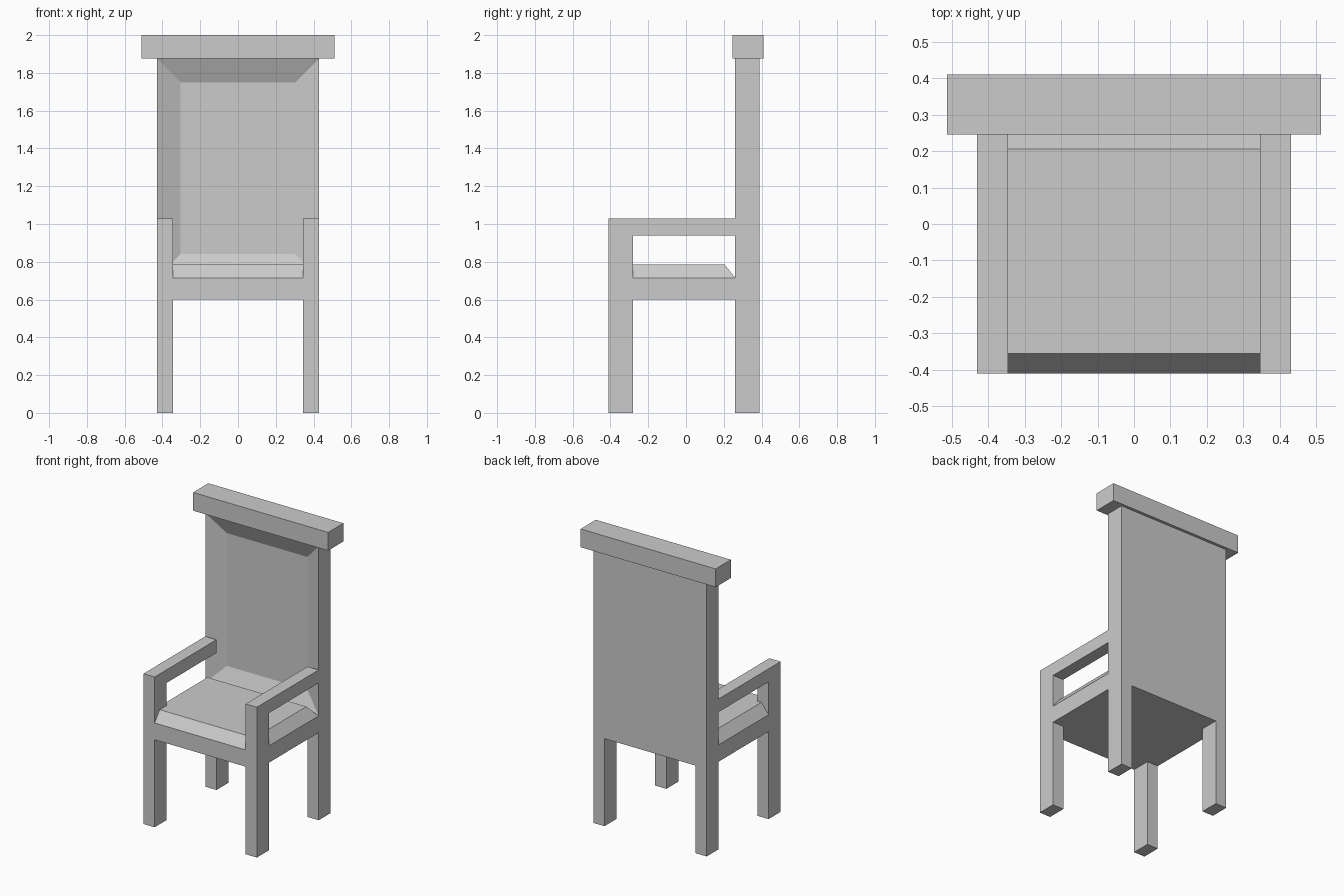
import bpy, bmesh
from mathutils import Vector

if "Cube" in bpy.data.objects:
    bpy.data.objects.remove(bpy.data.objects["Cube"])


def box(name, lo, hi, skip=(), mirror=False, edit=None):
    """Box between two corners; skip lists hidden faces, e.g. '+z'."""
    bm = bmesh.new()
    bmesh.ops.create_cube(bm, size=1)
    for v in bm.verts:
        v.co = Vector([hi[i] if v.co[i] > 0 else lo[i] for i in range(3)])
    bm.normal_update()
    if edit:
        edit(bm)
        bm.normal_update()
    else:
        hidden = []
        for s in skip:
            n = Vector([1 if a == s[1] else 0 for a in "xyz"]) * (1 if s[0] == "+" else -1)
            hidden += [f for f in bm.faces if f.normal.dot(n) > 0.9]
        bmesh.ops.delete(bm, geom=hidden, context='FACES')
    me = bpy.data.meshes.new(name)
    bm.to_mesh(me)
    bm.free()
    ob = bpy.data.objects.new(name, me)
    bpy.context.collection.objects.link(ob)
    if mirror:
        ob.modifiers.new("Mirror", 'MIRROR')
    return ob


def taper(bm):
    # slope all four sides inward toward the top
    top = max(v.co.z for v in bm.verts)
    for v in bm.verts:
        if v.co.z > top - 0.001:
            v.co.x -= 0.055 if v.co.x > 0 else -0.055
            v.co.y -= 0.055 if v.co.y > 0.0 else -0.055
    bmesh.ops.delete(bm, geom=[f for f in bm.faces if f.normal.z < -0.9], context='FACES')


def recess(bm):
    # framed panel sunk into the front face
    front = [f for f in bm.faces if f.normal.y < -0.9]
    bmesh.ops.inset_region(bm, faces=front, thickness=0.125, use_even_offset=True)
    bmesh.ops.translate(bm, verts=front[0].verts, vec=(0, 0.055, 0))
    bmesh.ops.delete(bm, geom=[f for f in bm.faces if f.normal.z < -0.9 and
                               f.calc_center_median().z < 0.72], context='FACES')


W, IN = 0.43, 0.345            # outer and inner half widths
FRONT, FB = -0.41, -0.28       # front post depth range
BF, BACK = 0.26, 0.39          # back depth range
S0, S1 = 0.60, 0.715           # seat frame heights

# Seat frame and sloped cushion
box("seat_frame", (-W, FRONT, S0), (W, BACK, S1), skip=("+z",))
box("seat_cushion", (-W, FRONT, S1), (W, BF, 0.785), edit=taper)

# Legs
box("front_legs", (IN, FRONT, 0), (W, FB, S0), skip=("+z",), mirror=True)
box("back_legs", (IN, BF, 0), (W, BACK, S0), skip=("+z",), mirror=True)

# Arm posts and arm rests
box("arm_posts", (IN, FRONT, S1), (W, FB, 0.94), skip=("+z", "-z"), mirror=True)
box("arm_rests", (IN, FRONT, 0.94), (W, BF, 1.03), skip=("+y",), mirror=True)

# Back with recessed panel, and overhanging top rail
box("chair_back", (-W, BF, S1), (W, BACK, 1.875), edit=recess)
box("top_rail", (-0.512, 0.245, 1.875), (0.512, 0.41, 2.0))
